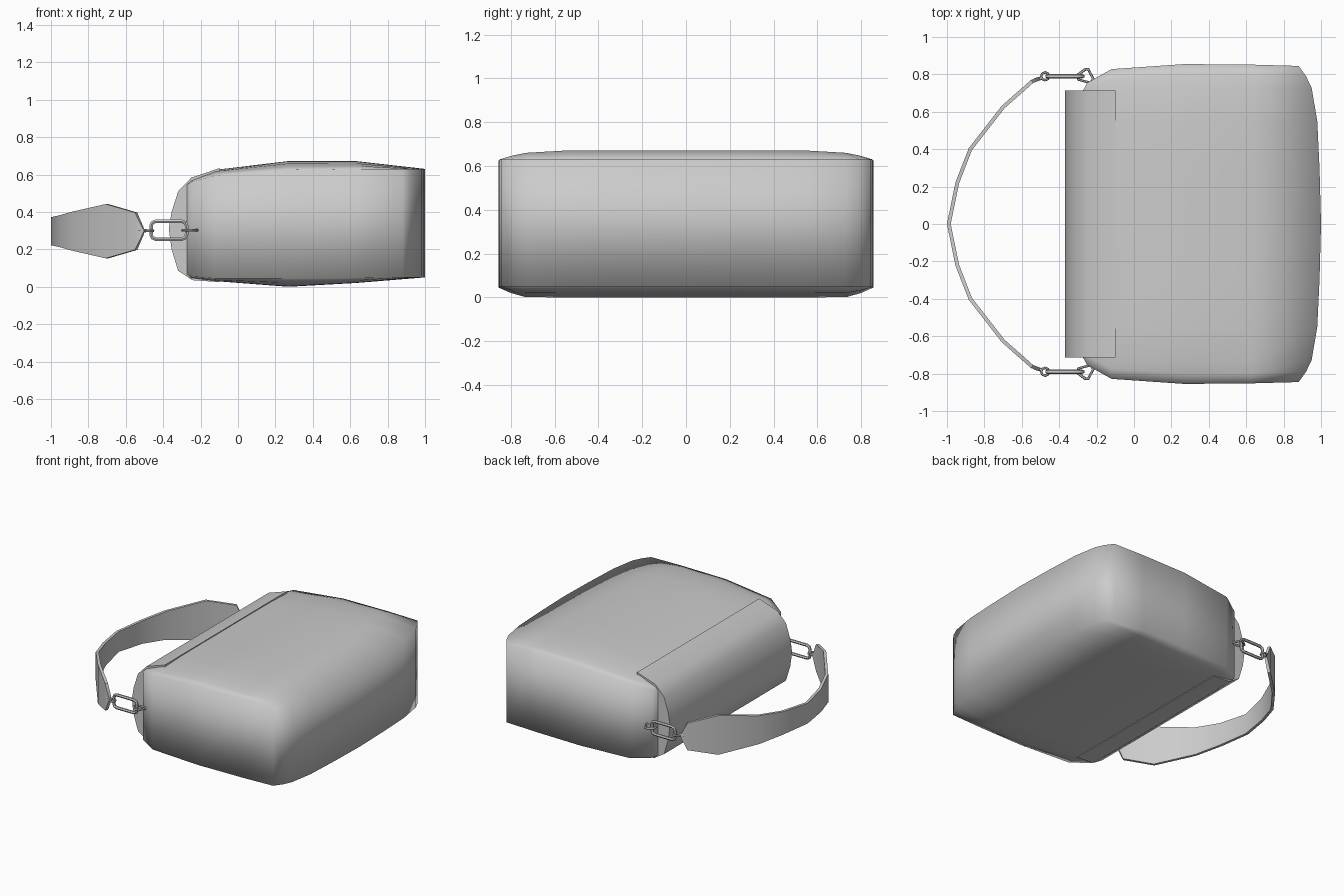
import bpy, math
from mathutils import Vector

if "Cube" in bpy.data.objects:
    bpy.data.objects.remove(bpy.data.objects["Cube"])


def mesh_object(name, verts, faces, angle):
    me = bpy.data.meshes.new(name)
    me.from_pydata(verts, [], faces)
    me.validate()
    ob = bpy.data.objects.new(name, me)
    bpy.context.collection.objects.link(ob)
    bpy.ops.object.select_all(action='DESELECT')
    ob.select_set(True)
    bpy.context.view_layer.objects.active = ob
    bpy.ops.object.mode_set(mode='EDIT')
    bpy.ops.mesh.select_all(action='SELECT')
    bpy.ops.mesh.normals_make_consistent(inside=False)
    bpy.ops.object.mode_set(mode='OBJECT')
    bpy.ops.object.shade_smooth_by_angle(angle=math.radians(angle))
    return ob


def loft(name, rings, angle, caps=()):
    n = len(rings[0])
    verts = [v for r in rings for v in r]
    faces = [(k * n + i, k * n + (i + 1) % n, (k + 1) * n + (i + 1) % n, (k + 1) * n + i)
             for k in range(len(rings) - 1) for i in range(n)]
    return mesh_object(name, verts, faces + list(caps), angle)


def wire(name, pts, radius, cyclic=True):
    cu = bpy.data.curves.new(name, 'CURVE')
    cu.dimensions = '3D'
    cu.bevel_depth = radius
    cu.bevel_resolution = 1
    cu.use_fill_caps = True
    sp = cu.splines.new('POLY')
    sp.points.add(len(pts) - 1)
    for p, co in zip(sp.points, pts):
        p.co = (*co, 1)
    sp.use_cyclic_u = cyclic
    ob = bpy.data.objects.new(name, cu)
    bpy.context.collection.objects.link(ob)
    bpy.ops.object.select_all(action='DESELECT')
    ob.select_set(True)
    bpy.context.view_layer.objects.active = ob
    bpy.ops.object.convert(target='MESH')
    bpy.ops.object.shade_smooth_by_angle(angle=math.radians(50))


# Bag body: sections along x (x, half width, bottom, top, bottom edge, top edge)
stations = [(-0.28, 0.70, 0.06, 0.55, 0.07, 0.54),
            (-0.25, 0.755, 0.04, 0.578, 0.055, 0.56),
            (-0.12, 0.828, 0.03, 0.625, 0.045, 0.595),
            (0.27, 0.855, 0.0, 0.672, 0.045, 0.625),
            (0.63, 0.852, 0.02, 0.672, 0.047, 0.63),
            (1.0, 0.845, 0.05, 0.63, 0.05, 0.63)]
# Columns across y (fraction, top fullness, bottom fullness, base setback)
half = [(0, 1, 1, 0), (0.35, 1, 1, 0.008), (0.65, 0.97, 1, 0.02),
        (0.86, 0.72, 0.95, 0.05), (0.935, 0.4, 0.55, 0.08), (1, 0, 0, 0.12)]
cols = [(-a, b, c, d) for a, b, c, d in half[:0:-1]] + half
rings = []
for k, (x, w, zb, zt, eb, et) in enumerate(stations):
    last = k == len(stations) - 1
    xs = [x - d * last for _, _, _, d in cols]
    top = [(xx, f * w, et + (zt - et) * t) for xx, (f, t, b, d) in zip(xs, cols)]
    bot = [(xx, f * w, eb + (zb - eb) * b) for xx, (f, t, b, d) in zip(xs, cols)]
    rings.append(top + bot[::-1])
nc = len(cols)
caps = [(o + i, o + i + 1, o + 2 * nc - 2 - i, o + 2 * nc - 1 - i)
        for o in (0, (len(stations) - 1) * 2 * nc) for i in range(nc - 1)]
loft("bag_body", rings, 100, caps)

# Rounded closure wrapped over the mouth of the bag
prof = [(-0.10, 0.634), (-0.25, 0.583), (-0.32, 0.51), (-0.355, 0.40), (-0.37, 0.31),
        (-0.355, 0.20), (-0.32, 0.085), (-0.24, 0.035), (-0.10, 0.025)]
n = len(prof)
loft("closure_flap", [[(x, y, z) for x, z in prof] for y in (-0.715, 0.715)], 50,
     [tuple(range(n)), tuple(range(n, 2 * n))])

# Shoulder strap: flat band, wide near the ends (x, y, half width)
arm = [(-0.505, 0.778, 0.012), (-0.545, 0.762, 0.10), (-0.70, 0.625, 0.145),
       (-0.875, 0.40, 0.105), (-0.945, 0.22, 0.085)]
path = arm + [(-0.99, 0, 0.075)] + [(x, -y, h) for x, y, h in arm[::-1]]
rings = []
for i, (x, y, h) in enumerate(path):
    a, b = path[max(i - 1, 0)], path[min(i + 1, len(path) - 1)]
    nrm = Vector((b[1] - a[1], a[0] - b[0])).normalized() * 0.01
    rings.append([(x + s * nrm.x, y + s * nrm.y, 0.297 + t * h)
                  for s, t in ((-1, -1), (1, -1), (1, 1), (-1, 1))])
m = 4 * (len(path) - 1)
loft("shoulder_strap", rings, 40, [(0, 1, 2, 3), (m, m + 1, m + 2, m + 3)])

# Chain hardware on both sides
for side, s in (("left", 1), ("right", -1)):
    x0, x1, z0, z1, c = -0.465, -0.275, 0.255, 0.35, 0.025
    link = [(x0 + c, z0), (x1 - c, z0), (x1 - 0.007, z0 + 0.007), (x1, z0 + c), (x1, z1 - c),
            (x1 - 0.007, z1 - 0.007), (x1 - c, z1), (x0 + c, z1), (x0 + 0.007, z1 - 0.007),
            (x0, z1 - c), (x0, z0 + c), (x0 + 0.007, z0 + 0.007)]
    wire(side + "_long_link", [(x, s * 0.79, z) for x, z in link], 0.011)
    dring = [(-0.297, 0.772), (-0.297, 0.80), (-0.262, 0.826), (-0.245, 0.828),
             (-0.212, 0.765), (-0.222, 0.752)]
    wire(side + "_side_ring", [(x, s * y, 0.303) for x, y in dring], 0.008)
    wire(side + "_strap_ring",
         [(-0.475 + 0.021 * math.cos(t * math.pi / 4),
           s * 0.79 + 0.021 * math.sin(t * math.pi / 4), 0.3) for t in range(8)], 0.007)
    wire(side + "_strap_pin", [(-0.53, s * 0.77, 0.3), (-0.492, s * 0.781, 0.3)], 0.01, False)
    wire(side + "_ring_tab", [(-0.225, s * 0.775, 0.303), (-0.19, s * 0.74, 0.303)], 0.009, False)
